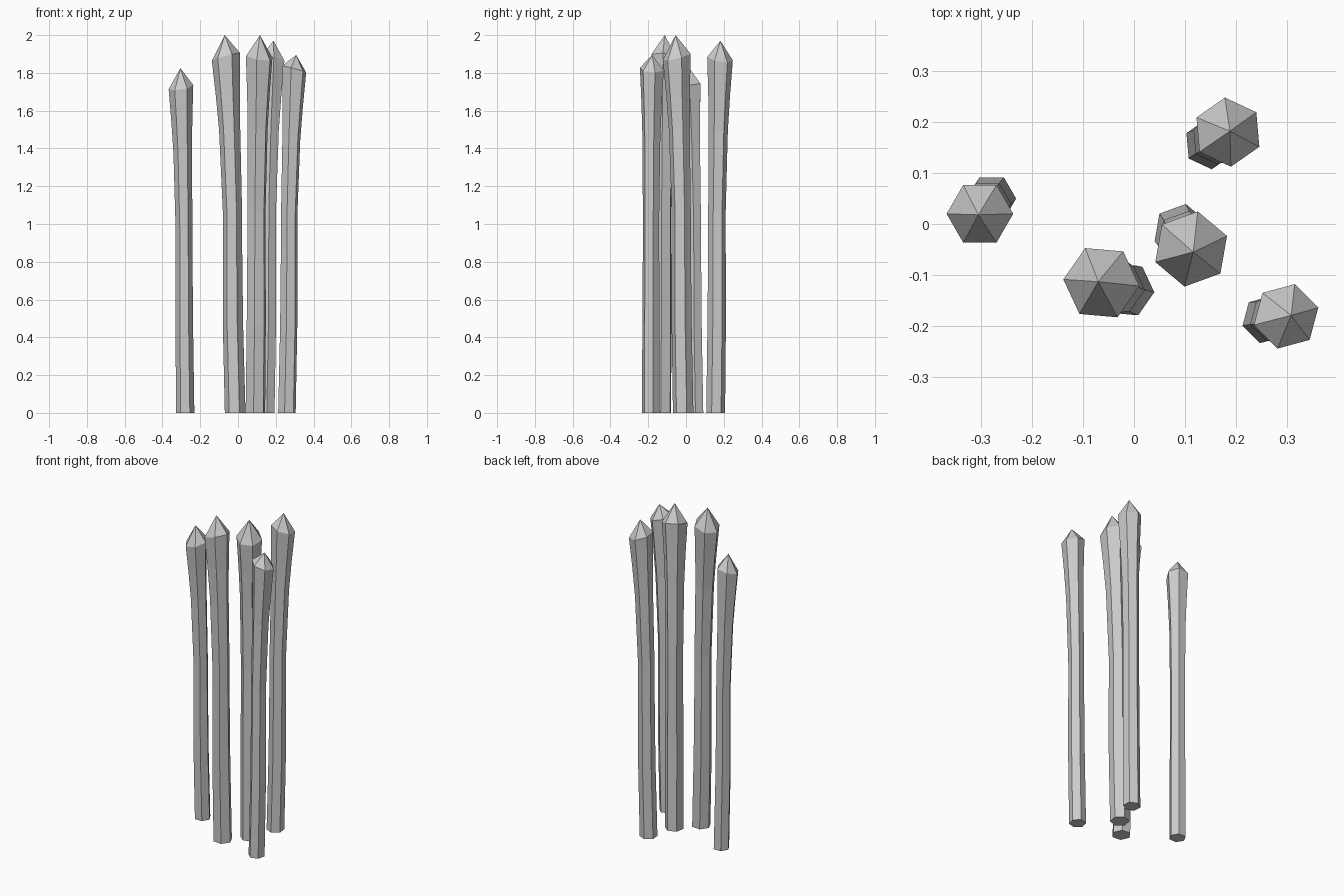
import bpy, bmesh, math

if "Cube" in bpy.data.objects:
    bpy.data.objects.remove(bpy.data.objects["Cube"])

# profile of a stalk: (height fraction, share of total lean, radius factor)
PROFILE = [(0.0, 0.0, 1.0), (0.25, 0.24, 0.98), (0.5, 0.30, 0.93), (0.57, 0.30, 0.93),
           (0.80, 0.60, 1.02), (0.90, 0.80, 1.16), (1.0, 1.0, 1.36)]


def stalk(name, base, head, tip, radius, phase):
    """Leaning six-sided stalk flaring into a pointed bud."""
    bm = bmesh.new()
    dx, dy = head[0] - base[0], head[1] - base[1]
    length = math.hypot(dx, dy)
    rings = []
    for t, lean, f in PROFILE:
        tilt = 0.28 * max(0, (t - 0.5) / 0.5)
        ring = []
        for i in range(6):
            a = math.radians(phase + 60 * i)
            ox, oy = radius * f * math.cos(a), radius * f * math.sin(a)
            drop = tilt * (ox * dx + oy * dy) / length
            ring.append(bm.verts.new((base[0] + dx * lean + ox,
                                      base[1] + dy * lean + oy,
                                      head[2] * t - drop)))
        rings.append(ring)
    for lo, hi in zip(rings, rings[1:]):
        for i in range(6):
            j = (i + 1) % 6
            bm.faces.new((lo[i], lo[j], hi[j], hi[i]))
    bm.faces.new(rings[0][::-1])
    # pointed bud
    apex = bm.verts.new(tip)
    for i in range(6):
        bm.faces.new((rings[-1][i], rings[-1][(i + 1) % 6], apex))
    bmesh.ops.recalc_face_normals(bm, faces=bm.faces)
    mesh = bpy.data.meshes.new(name)
    bm.to_mesh(mesh)
    bm.free()
    bpy.context.collection.objects.link(bpy.data.objects.new(name, mesh))


stalk("stalk_left", (-0.279, 0.050), (-0.302, 0.020, 1.725), (-0.305, 0.018, 1.825), 0.048, 0)
stalk("stalk_front", (-0.015, -0.129), (-0.064, -0.115, 1.885), (-0.070, -0.113, 2.0), 0.055, -5)
stalk("stalk_centre", (0.092, -0.015), (0.112, -0.049, 1.885), (0.116, -0.055, 2.0), 0.055, 20)
stalk("stalk_back", (0.148, 0.157), (0.184, 0.180, 1.875), (0.188, 0.182, 1.97), 0.050, 35)
stalk("stalk_right", (0.259, -0.187), (0.298, -0.181, 1.82), (0.308, -0.179, 1.895), 0.048, 15)
